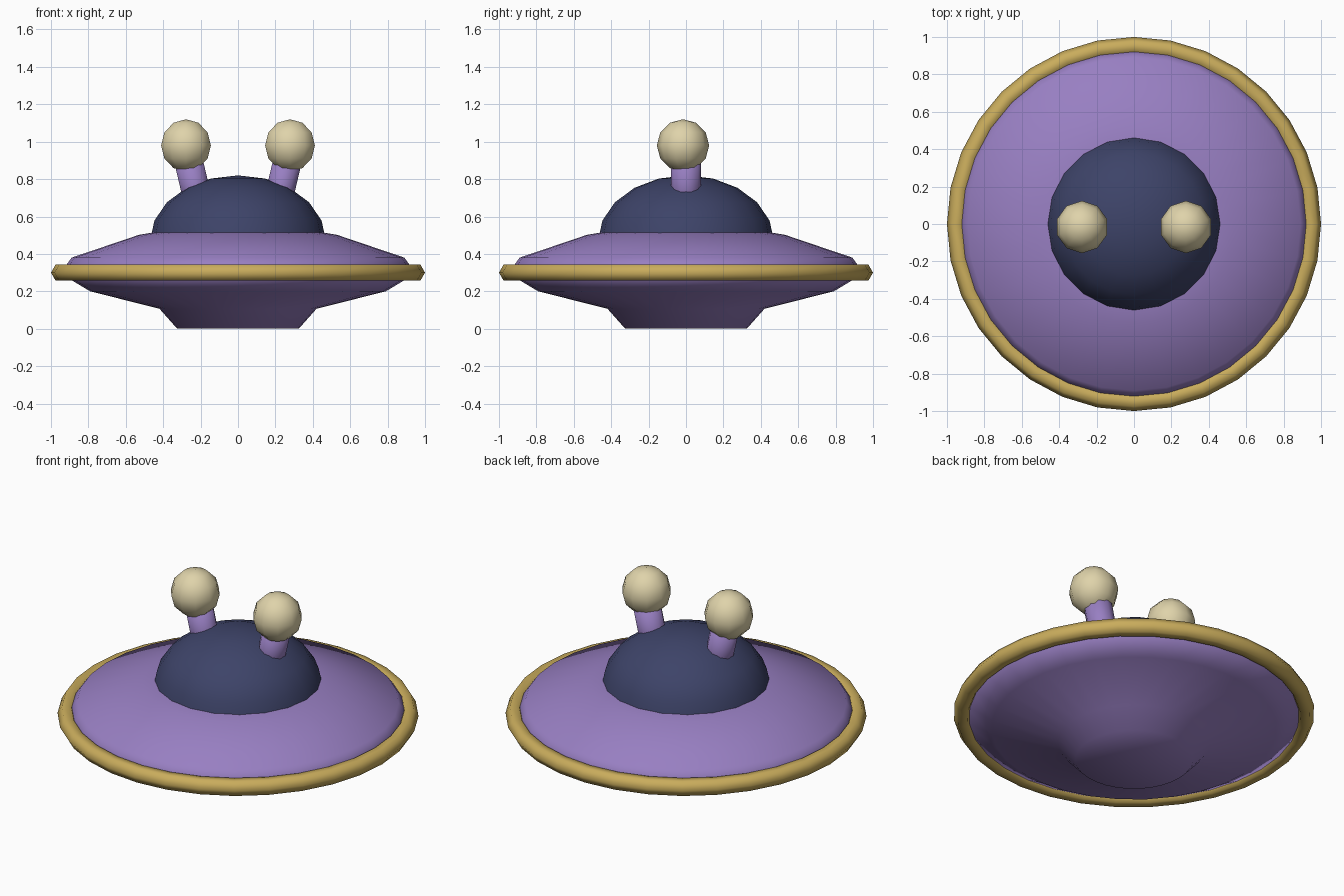
import bpy, bmesh, math
from mathutils import Vector

if "Cube" in bpy.data.objects:
    bpy.data.objects.remove(bpy.data.objects["Cube"])


def material(name, rgb):
    """Flat colour given as sRGB 0-255, stored linear."""
    lin = [((c / 255 + 0.055) / 1.055) ** 2.4 for c in rgb]
    m = bpy.data.materials.new(name)
    m.diffuse_color = (*lin, 1)
    m.use_nodes = True
    m.node_tree.nodes["Principled BSDF"].inputs["Base Color"].default_value = m.diffuse_color
    return m


PURPLE = material("purple", (152, 127, 194))
GOLD = material("gold", (201, 172, 92))
NAVY = material("navy", (61, 67, 104))
CREAM = material("cream", (223, 211, 170))


def finish(name, bm, mat):
    bmesh.ops.recalc_face_normals(bm, faces=bm.faces[:])
    for f in bm.faces:
        f.smooth = True
    me = bpy.data.meshes.new(name)
    bm.to_mesh(me)
    bm.free()
    me.materials.append(mat)
    ob = bpy.data.objects.new(name, me)
    bpy.context.collection.objects.link(ob)
    return ob


def lathe(name, profile, sides, mat, closed=False):
    """Spin (radius, z) points about z; radius 0 makes a pole."""
    bm = bmesh.new()
    rings = []
    for r, z in profile:
        if r == 0:
            rings.append([bm.verts.new((0, 0, z))] * sides)
        else:
            rings.append([bm.verts.new((r * math.cos(2 * math.pi * i / sides),
                                        r * math.sin(2 * math.pi * i / sides), z))
                          for i in range(sides)])
    pairs = list(zip(rings, rings[1:]))
    if closed:
        pairs.append((rings[-1], rings[0]))
    for a, b in pairs:
        for i in range(sides):
            j = (i + 1) % sides
            bm.faces.new(dict.fromkeys((a[i], a[j], b[j], b[i])))
    return finish(name, bm, mat)


# Saucer hull
lathe("hull", [(0, 0), (0.325, 0), (0.42, 0.107), (0.79, 0.2), (0.95, 0.295),
               (0.89, 0.38), (0.53, 0.502), (0.42, 0.52), (0, 0.52)], 32, PURPLE)

# Hexagonal-section rim ring
lathe("rim", [(0.95 + 0.05 * math.cos(math.radians(a)),
               0.30 + 0.05 * math.sin(math.radians(a))) for a in range(0, 360, 60)],
      32, GOLD, closed=True)

# Squashed half-sphere dome
lathe("dome", [(0.47 * math.sin(math.radians(a)), 0.47 + 0.35 * math.cos(math.radians(a)))
               for a in range(0, 91, 18)], 20, NAVY)

# Eye stalks leaning outwards, each with a ball on top
for side, s in (("left", -1), ("right", 1)):
    low, high = Vector((s * 0.19, 0, 0.58)), Vector((s * 0.272, 0, 0.93))
    axis = high - low
    bm = bmesh.new()
    bmesh.ops.create_cone(bm, cap_ends=True, segments=10, radius1=0.08, radius2=0.08,
                          depth=axis.length)
    stalk = finish(side + "_stalk", bm, PURPLE)
    stalk.location = (low + high) / 2
    stalk.rotation_euler = (0, math.atan2(axis.x, axis.z), 0)

    bm = bmesh.new()
    bmesh.ops.create_uvsphere(bm, u_segments=10, v_segments=6, radius=0.14)
    ball = finish(side + "_eye", bm, CREAM)
    ball.location = (s * 0.278, -0.016, 0.98)
